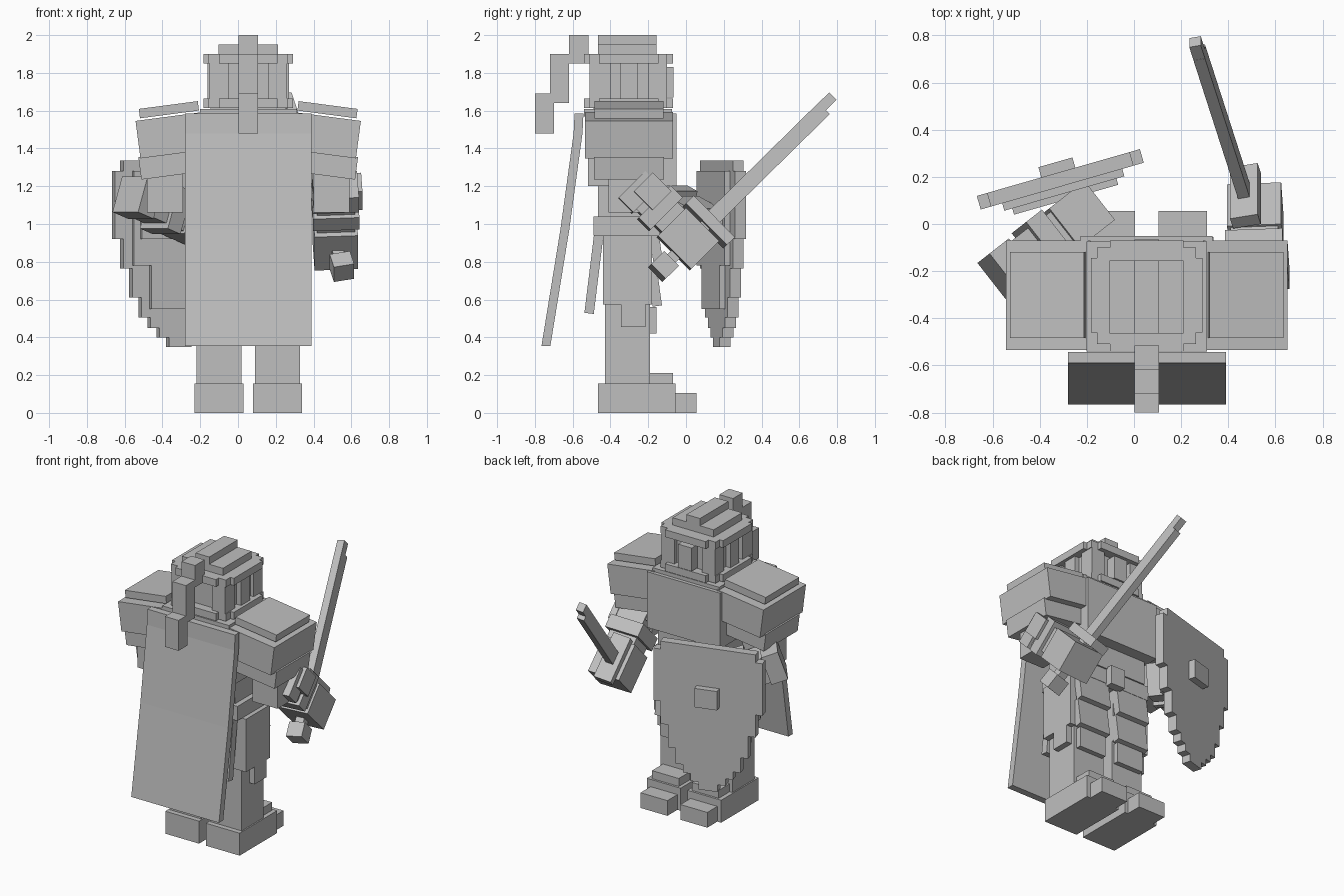
import bpy, bmesh, math
from mathutils import Matrix, Vector

old = bpy.data.objects.get("Cube")
if old:
    bpy.data.objects.remove(old, do_unlink=True)

grey = bpy.data.materials.new("plain grey")
grey.use_nodes = True
grey.diffuse_color = (0.52, 0.52, 0.52, 1)
grey.node_tree.nodes["Principled BSDF"].inputs["Base Color"].default_value = grey.diffuse_color
MID = 0.054  # centre line of the body


def finish(name, bm):
    bmesh.ops.recalc_face_normals(bm, faces=bm.faces)
    mesh = bpy.data.meshes.new(name)
    bm.to_mesh(mesh)
    bm.free()
    mesh.materials.append(grey)
    ob = bpy.data.objects.new(name, mesh)
    bpy.context.collection.objects.link(ob)
    return ob


def block(name, size, matrix):
    bm = bmesh.new()
    bmesh.ops.create_cube(bm, size=1, matrix=matrix @ Matrix.Diagonal((*size, 1)))
    return finish(name, bm)


def box(name, x, y, z):
    lo, hi = Vector((x[0], y[0], z[0])), Vector((x[1], y[1], z[1]))
    return block(name, hi - lo, Matrix.Translation((lo + hi) / 2))


def mid(name, half, y, z):
    return box(name, (MID - half, MID + half), y, z)


def pair(name, x, y, z):
    """Box given by distance from the centre line, on both sides."""
    box("left_" + name, (MID + x[0], MID + x[1]), y, z)
    box("right_" + name, (MID - x[1], MID - x[0]), y, z)


def prism(name, outline, depth, matrix):
    """Extrude an outline (local x, z) along local y."""
    bm = bmesh.new()
    face = bm.faces.new([bm.verts.new((a, 0, b)) for a, b in outline])
    grown = bmesh.ops.extrude_face_region(bm, geom=[face])["geom"]
    bmesh.ops.translate(bm, vec=(0, depth, 0),
                        verts=[g for g in grown if isinstance(g, bmesh.types.BMVert)])
    bm.transform(matrix)
    return finish(name, bm)


def frame(origin, forward, side):
    """Axes with z along forward and x near side."""
    z = Vector(forward).normalized()
    x = Vector(side)
    x = (x - z * x.dot(z)).normalized()
    rot = Matrix((x, z.cross(x), z)).transposed().to_4x4()
    return Matrix.Translation(origin) @ rot


def move(x, y, z):
    return Matrix.Translation((x, y, z))


# Boots and legs
pair("boot", (0.026, 0.284), (-0.465, -0.055), (0, 0.155))
pair("toe", (0.05, 0.255), (-0.055, 0.055), (0, 0.105))
pair("instep", (0.05, 0.255), (-0.19, -0.07), (0.155, 0.21))
pair("shin", (0.035, 0.275), (-0.43, -0.19), (0.155, 0.6))
pair("thigh", (0.035, 0.275), (-0.44, -0.18), (0.575, 0.95))
pair("knee_pad", (0.05, 0.255), (-0.255, -0.155), (0.42, 0.56))

# Hip armour
pair("hip_plate", (0.275, 0.315), (-0.44, -0.18), (0.575, 0.94))
pair("hip_plate_tip", (0.275, 0.315), (-0.345, -0.215), (0.455, 0.575))
for side, name in ((1, "left"), (-1, "right")):
    for tier, (y, z) in enumerate(((-0.155, 0.85), (-0.165, 0.66))):
        block(f"{name}_thigh_plate_{tier + 1}", (0.24, 0.05, 0.19),
              move(MID + side * 0.155, y, z) @ Matrix.Rotation(math.radians(8), 4, 'X'))
block("back_skirt", (0.5, 0.05, 0.51),
      move(MID, -0.482, 0.78) @ Matrix.Rotation(math.radians(-7), 4, 'X'))

# Torso
mid("belt", 0.285, (-0.49, -0.14), (0.94, 1.04))
mid("belt_buckle", 0.055, (-0.15, -0.09), (0.92, 1.05))
mid("waist", 0.25, (-0.465, -0.13), (1.04, 1.2))
mid("chest", 0.28, (-0.52, -0.05), (1.2, 1.585))
mid("collar", 0.255, (-0.54, -0.075), (1.57, 1.61))
mid("neck", 0.2, (-0.49, -0.13), (1.6, 1.66))

# Helmet: two stepped rims around a recessed head
for name, low, high in (("lower_rim", 1.615, 1.665), ("upper_rim", 1.85, 1.9)):
    mid(name + "_long", 0.155, (-0.54, -0.07), (low, high))
    mid(name + "_wide", 0.236, (-0.46, -0.145), (low, high))
    mid(name + "_corner", 0.21, (-0.51, -0.1), (low, high))
mid("head", 0.18, (-0.48, -0.13), (1.64, 1.87))
pair("face_post", (0.105, 0.205), (-0.2, -0.1), (1.66, 1.86))
pair("rear_post", (0.105, 0.205), (-0.51, -0.4), (1.66, 1.86))
mid("helmet_ridge", 0.215, (-0.35, -0.255), (1.66, 1.86))
mid("nose_guard", 0.052, (-0.13, -0.065), (1.67, 1.83))
mid("helmet_top", 0.157, (-0.465, -0.155), (1.89, 1.95))
mid("helmet_crest", 0.052, (-0.465, -0.155), (1.94, 2.0))

# Plume
for i, (y, z) in enumerate((((-0.62, -0.515), (1.85, 2.0)),
                            ((-0.72, -0.62), (1.64, 1.9)),
                            ((-0.8, -0.7), (1.48, 1.69)))):
    mid(f"plume_{i + 1}", 0.052, y, z)

# Cape: a bent side profile pulled across the back
spine = [(-0.59, 1.585), (-0.595, 1.48), (-0.665, 0.97), (-0.765, 0.355)]
inner = [(y + 0.047, z) for y, z in reversed(spine)]
prism("cape", spine + inner, 0.67,
      move(-0.28, 0, 0) @ Matrix.Rotation(math.radians(90), 4, 'Z') @ Matrix.Scale(-1, 4, (0, 1, 0)))

# Shoulders and upper arms
for side, name in ((1, "left"), (-1, "right")):
    tilt = Matrix.Rotation(math.radians(7.5 * side), 4, 'Y')
    for part, size, x, y, z in (("shoulder_pad", (0.36, 0.465, 0.2), 0.405, -0.302, 1.47),
                                ("shoulder_cap", (0.315, 0.365, 0.05), 0.42, -0.302, 1.605),
                                ("sleeve", (0.31, 0.37, 0.12), 0.42, -0.302, 1.315)):
        block(f"{name}_{part}", size, move(MID + side * x, y, z) @ tilt)
pair("upper_arm", (0.345, 0.535), (-0.41, -0.2), (1.06, 1.3))

# Sword and the hand that holds it share one frame
blade_dir = (-0.29, 0.9, 0.885)
sword = frame((0.55, -0.12, 0.775), blade_dir, (1, 0, 0))
for name, size, along in (("sword_pommel", (0.11, 0.11, 0.1), 0.0),
                          ("sword_grip", (0.06, 0.06, 0.32), 0.2),
                          ("sword_guard", (0.12, 0.31, 0.06), 0.345),
                          ("sword_blade", (0.05, 0.085, 0.86), 0.79)):
    block(name, size, sword @ move(0, 0, along))
block("sword_tip", (0.05, 0.055, 0.1), sword @ move(0, -0.014, 1.25))

arm = frame((0.515, 0.01, 0.92), (-0.05, 0.7, 0.7), (1, 0, 0))
for name, size, y, z in (("sword_hand", (0.23, 0.25, 0.21), 0, 0),
                         ("sword_wrist", (0.2, 0.12, 0.17), -0.16, 0.01),
                         ("sword_cuff", (0.245, 0.09, 0.24), -0.22, 0.01),
                         ("sword_forearm", (0.2, 0.12, 0.19), -0.3, 0.01),
                         ("sword_elbow", (0.24, 0.11, 0.2), -0.36, -0.01)):
    block(name, size, arm @ move(0, y, z))
block("sword_elbow_plate", (0.045, 0.14, 0.14), arm @ move(0.12, -0.31, 0.04))

# Shield arm reaches forward and inward
reach = frame((-0.53, -0.2, 1.14), (0.32, 0.25, -0.14), (0, 0, 1))
for name, size, along in (("shield_elbow", (0.2, 0.22, 0.11), 0.0),
                          ("shield_forearm", (0.18, 0.19, 0.2), 0.12),
                          ("shield_cuff", (0.24, 0.24, 0.09), 0.2),
                          ("shield_wrist", (0.18, 0.18, 0.1), 0.27),
                          ("shield_hand", (0.21, 0.21, 0.2), 0.38)):
    block(name, size, reach @ move(0, 0, along))

# Shield with stepped edges
shield = move(-0.31, 0.18, 0) @ Matrix.Rotation(math.radians(16), 4, 'Z')
levels = [1.335, 1.28, 0.92, 0.765, 0.61, 0.505, 0.45, 0.4, 0.35]
widths = [0.315, 0.36, 0.315, 0.265, 0.215, 0.165, 0.115, 0.062]


def stepped(scale, top, base):
    edge = []
    for w, a, b in zip(widths, levels, levels[1:]):
        edge += [(w - scale, min(a, top)), (w - scale, max(b, base))]
    return edge + [(-x, z) for x, z in reversed(edge)]


prism("shield_face", stepped(0, 2, 0), 0.06, shield @ move(0, -0.02, 0))
box_back = block("shield_back", (0.53, 0.035, 0.5), shield @ move(0, -0.035, 1.03))
block("shield_back_lower", (0.34, 0.035, 0.24), shield @ move(0, -0.035, 0.67))
block("shield_strap", (0.46, 0.04, 0.11), shield @ move(0, -0.06, 0.975))
block("shield_boss", (0.15, 0.05, 0.13), shield @ move(0, 0.06, 1.0))
